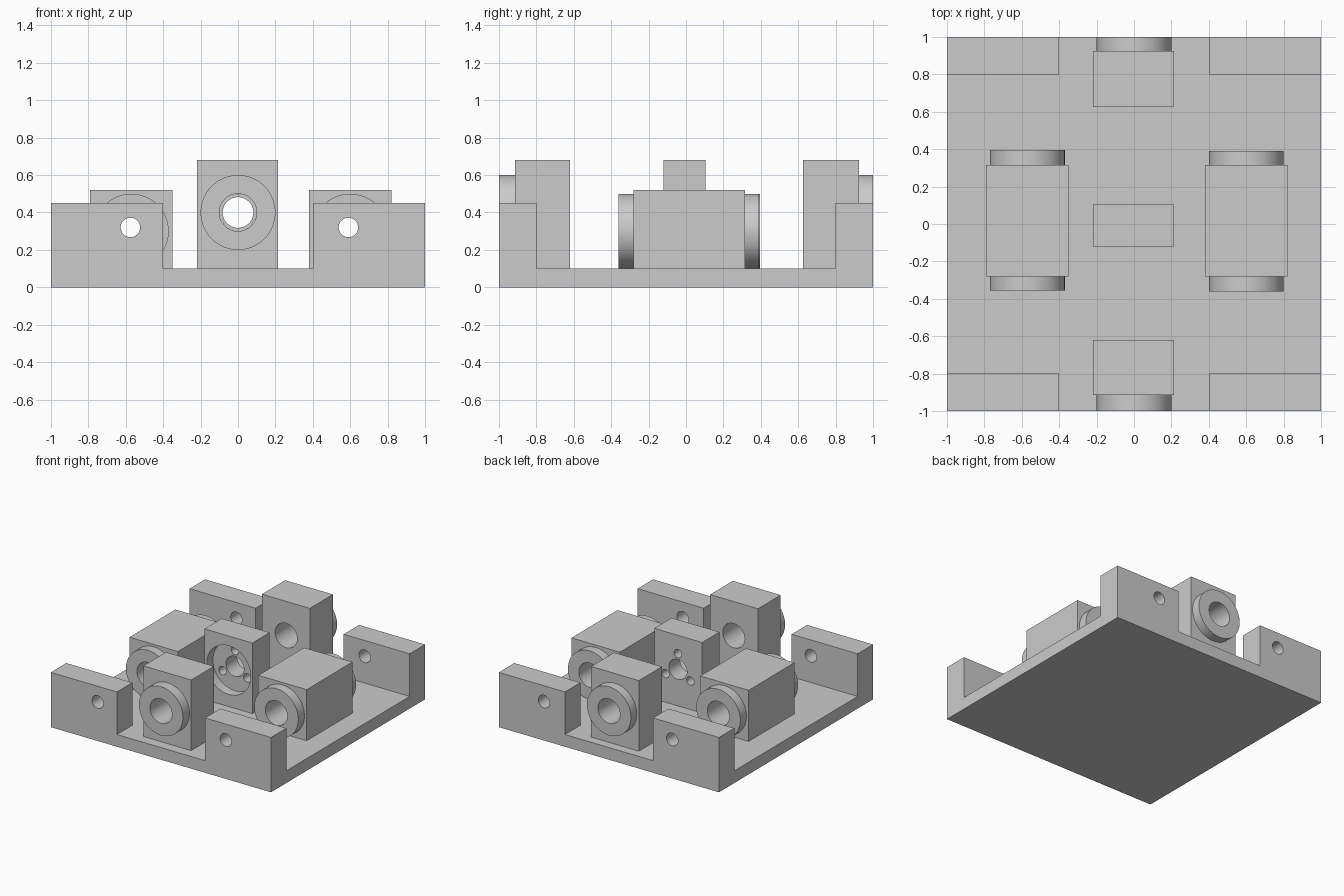
import bpy
import math
from mathutils import Matrix, Vector

cube = bpy.data.objects.get("Cube")
if cube:
    bpy.data.objects.remove(cube, do_unlink=True)

# One plain grey for the whole model
GREY = (0.6, 0.6, 0.6, 1.0)
grey = bpy.data.materials.new("plain grey")
grey.use_nodes = True
grey.diffuse_color = GREY
grey.node_tree.nodes["Principled BSDF"].inputs["Base Color"].default_value = GREY


def box(name, low, high):
    """Box between two opposite corners."""
    low, high = Vector(low), Vector(high)
    bpy.ops.mesh.primitive_cube_add(size=1)
    obj = bpy.context.object
    obj.name = name
    size, centre = high - low, (low + high) / 2
    obj.data.transform(Matrix.Translation(centre) @ Matrix.Diagonal((*size, 1)))
    obj.data.materials.append(grey)
    return obj


def rod(x, z, radius, y0, y1):
    """Cylinder lying along y."""
    bpy.ops.mesh.primitive_cylinder_add(vertices=64, radius=radius, depth=y1 - y0)
    obj = bpy.context.object
    place = Matrix.Translation((x, (y0 + y1) / 2, z))
    obj.data.transform(place @ Matrix.Rotation(math.pi / 2, 4, "X"))
    obj.data.materials.append(grey)
    return obj


def combine(obj, tool, operation):
    """Apply a boolean and discard the tool."""
    mod = obj.modifiers.new("shape", "BOOLEAN")
    mod.operation, mod.object, mod.solver = operation, tool, "EXACT"
    bpy.ops.object.select_all(action="DESELECT")
    bpy.context.view_layer.objects.active = obj
    obj.select_set(True)
    bpy.ops.object.modifier_apply(modifier=mod.name)
    bpy.data.objects.remove(tool, do_unlink=True)


def finish(obj):
    bpy.ops.object.select_all(action="DESELECT")
    bpy.context.view_layer.objects.active = obj
    obj.select_set(True)
    bpy.ops.object.shade_smooth_by_angle(angle=math.radians(30))


FLOOR = 0.1

# Base plate with four drilled corner walls
base = box("base_plate", (-1, -1, 0), (1, 1, FLOOR))
for x0, x1 in ((-1, -0.4), (0.4, 1)):
    for y0, y1 in ((-1, -0.8), (0.8, 1)):
        combine(base, box("wall", (x0, y0, 0), (x1, y1, 0.45)), "UNION")
for x in (-0.575, 0.59):
    for y in (-0.9, 0.9):
        combine(base, rod(x, 0.32, 0.052, y - 0.15, y + 0.15), "DIFFERENCE")
finish(base)


def bearing(name, x0, x1, y0, y1, top, axis_x, axis_z, collars):
    """Block with round collars and a bore through everything."""
    obj = box(name, (x0, y0, FLOOR), (x1, y1, top))
    for c0, c1 in collars:
        combine(obj, rod(axis_x, axis_z, 0.2, c0, c1), "UNION")
    combine(obj, rod(axis_x, axis_z, 0.1, y0 - 0.2, y1 + 0.2), "DIFFERENCE")
    finish(obj)


# End bearings, each with an outward collar
bearing("front_bearing", -0.22, 0.215, -0.915, -0.62, 0.68, 0, 0.4, [(-1, -0.85)])
bearing("back_bearing", -0.22, 0.215, 0.625, 0.925, 0.68, 0, 0.4, [(0.85, 1)])

# Side bearings, with a collar at both ends
bearing("right_bearing", -0.79, -0.35, -0.28, 0.315, 0.52, -0.57, 0.3,
        [(-0.355, -0.2), (0.2, 0.395)])
bearing("left_bearing", 0.38, 0.82, -0.28, 0.315, 0.52, 0.6, 0.3,
        [(-0.36, -0.2), (0.2, 0.39)])

# Centre support: round front recess, bore and three screw holes
support = box("centre_support", (-0.22, -0.12, FLOOR), (0.215, 0.105, 0.68))
combine(support, rod(0, 0.4, 0.2, -0.3, -0.04), "DIFFERENCE")
combine(support, rod(0, 0.4, 0.082, -0.3, 0.3), "DIFFERENCE")
for degrees in (90, 210, 330):
    a = math.radians(degrees)
    hole = rod(0.13 * math.cos(a), 0.4 + 0.13 * math.sin(a), 0.034, -0.3, 0.3)
    combine(support, hole, "DIFFERENCE")
finish(support)
